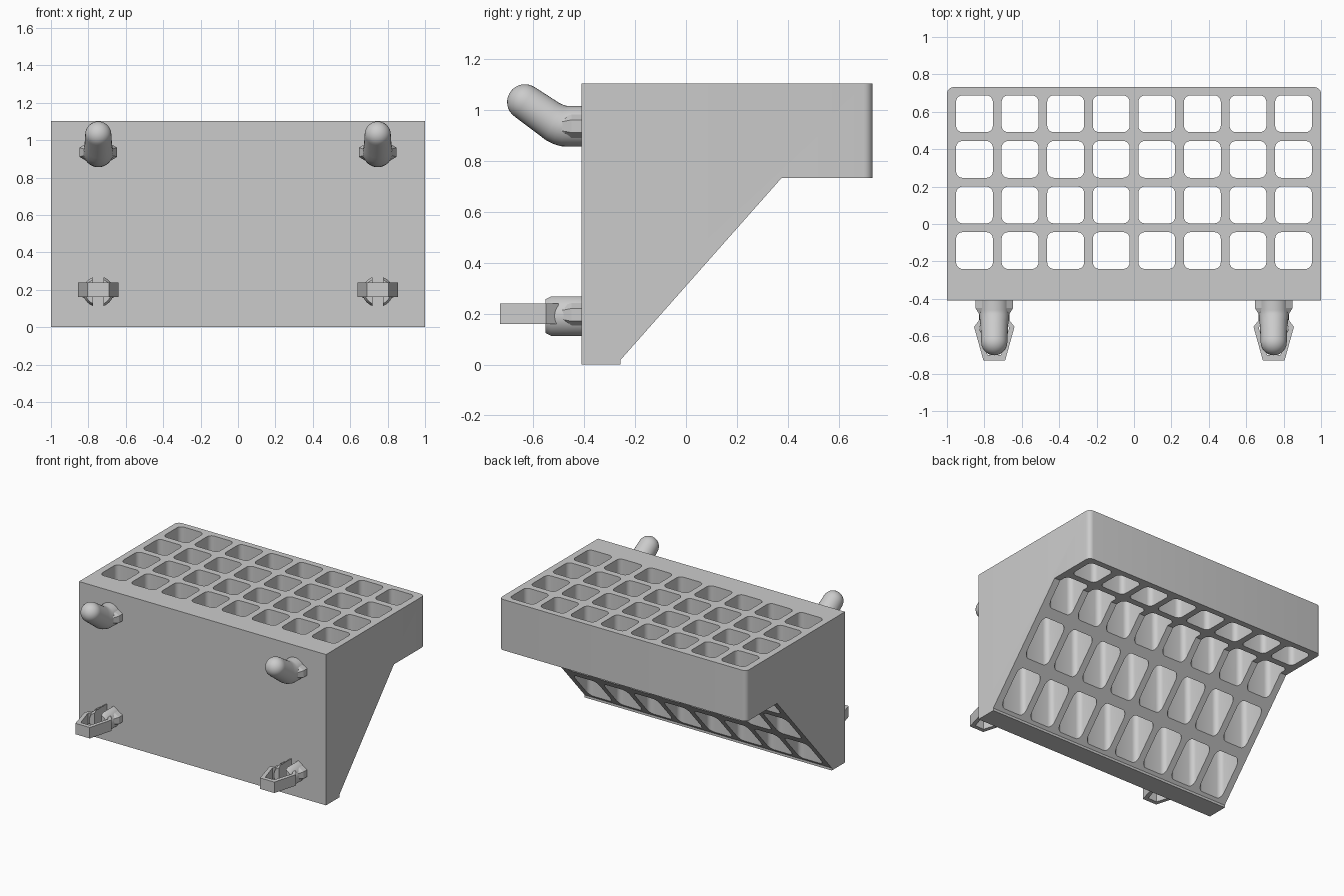
import bpy, bmesh
from math import sin, cos, pi, radians
from mathutils import Vector

if "Cube" in bpy.data.objects:
    bpy.data.objects.remove(bpy.data.objects["Cube"])


def finish(name, bm, mirror=False):
    bmesh.ops.recalc_face_normals(bm, faces=bm.faces)
    me = bpy.data.meshes.new(name)
    bm.to_mesh(me)
    bm.free()
    ob = bpy.data.objects.new(name, me)
    bpy.context.collection.objects.link(ob)
    bpy.ops.object.select_all(action='DESELECT')
    ob.select_set(True)
    bpy.context.view_layer.objects.active = ob
    if mirror:
        ob.modifiers.new("mirror", 'MIRROR').use_clip = False
        bpy.ops.object.modifier_apply(modifier="mirror")
    return ob


def loft(bm, rings):
    """Skin closed rings of equal length and cap both ends."""
    vs = [[bm.verts.new(p) for p in r] for r in rings]
    n = len(vs[0])
    for a, b in zip(vs, vs[1:]):
        for i in range(n):
            j = (i + 1) % n
            bm.faces.new((a[i], a[j], b[j], b[i]))
    bm.faces.new(vs[0][::-1])
    bm.faces.new(vs[-1])


def extrude_z(bm, pts, z0, z1):
    loft(bm, [[(x, y, z) for x, y in pts] for z in (z0, z1)])


def smooth():
    bpy.ops.object.shade_smooth_by_angle(angle=radians(30))


# Stepped rack body, side profile extruded along x
profile = [(-.41, 0), (-.257, 0), (-.257, .018), (.375, .732),
           (.732, .732), (.732, 1.103), (-.41, 1.103)]
bm = bmesh.new()
loft(bm, [[(x, y, z) for y, z in profile] for x in (-1, 1)])
corners = [e for e in bm.edges
           if all(v.co.y > .73 for v in e.verts)
           and abs(e.verts[0].co.x - e.verts[1].co.x) < .01]
bmesh.ops.bevel(bm, geom=corners, offset=.035, segments=5, affect='EDGES', profile=.5)
body = finish("rack_body", bm)

# Grid of rounded square holes
bm = bmesh.new()
h, r = .0985, .035
for i in range(8):
    for j in range(4):
        cx, cy = (i - 3.5) * .2437, -.142 + j * .2437
        pts = []
        for k, (sx, sy) in enumerate([(1, 1), (-1, 1), (-1, -1), (1, -1)]):
            for s in range(6):
                a = k * pi / 2 + s * pi / 10
                pts.append((cx + sx * (h - r) + r * cos(a), cy + sy * (h - r) + r * sin(a)))
        extrude_z(bm, pts, -.2, 1.3)
cutter = finish("hole_cutter", bm)
cutter.hide_render = True
bpy.context.view_layer.objects.active = body
mod = body.modifiers.new("holes", 'BOOLEAN')
mod.operation, mod.solver, mod.object = 'DIFFERENCE', 'EXACT', cutter
bpy.ops.object.modifier_apply(modifier="holes")
bpy.data.objects.remove(cutter)
body.select_set(True)
smooth()

PX = .747

# Upper hooks: bent round pegs with a domed tip
t = radians(33)
path = [(-.40, .935, 0, .08), (-.46, .935, 0, .08), (-.48, .936, t * .25, .08),
        (-.50, .942, t * .5, .079), (-.52, .952, t * .75, .077), (-.54, .966, t, .074)]
tip = (-.632, 1.03)
for s in range(8):
    a = s * pi / 2 / 7.3
    path.append((tip[0] - .07 * sin(a) * cos(t), tip[1] + .07 * sin(a) * sin(t), t, .07 * cos(a)))
bm = bmesh.new()
loft(bm, [[(PX + q * cos(u), y + q * sin(u) * sin(a), z + q * sin(u) * cos(a))
           for u in (2 * pi * k / 32 for k in range(32))] for y, z, a, q in path])
finish("upper_hook", bm, True)
smooth()

# Side ridges on all the pegs
bm = bmesh.new()
for z in (.935, .195):
    for s in (-1, 1):
        rings = []
        for y, out, hz in [(-.40, .1, .025), (-.45, .1, .025), (-.475, .085, .02), (-.51, .065, .015)]:
            rings.append([(PX + s * .05, y, z - hz - .03), (PX + s * out, y, z - hz),
                          (PX + s * out, y, z + hz), (PX + s * .05, y, z + hz + .03)])
        loft(bm, rings)
finish("peg_ridge", bm, True)

# Lower pins: round stubs split by a vertical slot
bm = bmesh.new()
for s in (-1, 1):
    lim = radians(70)
    arc = [-lim + 2 * lim * k / 18 for k in range(19)]
    loft(bm, [[(PX + s * max(.027, q * cos(a)), y, .19 + q * sin(a)) for a in arc]
              for y, q in [(-.40, .082), (-.53, .082), (-.552, .07)]])
finish("lower_split_pin", bm, True)
smooth()

# Lower snap clips: tapered open loops
bm = bmesh.new()
half = [(.07, -.50), (.108, -.55), (.058, -.73)]
inner = [(.036, -.70), (.08, -.555), (.05, -.50)]
pts = half + [(-x, y) for x, y in half[::-1]] + [(-x, y) for x, y in inner[::-1]] + inner
extrude_z(bm, [(PX + x, y) for x, y in pts], .16, .24)
finish("lower_snap_clip", bm, True)
